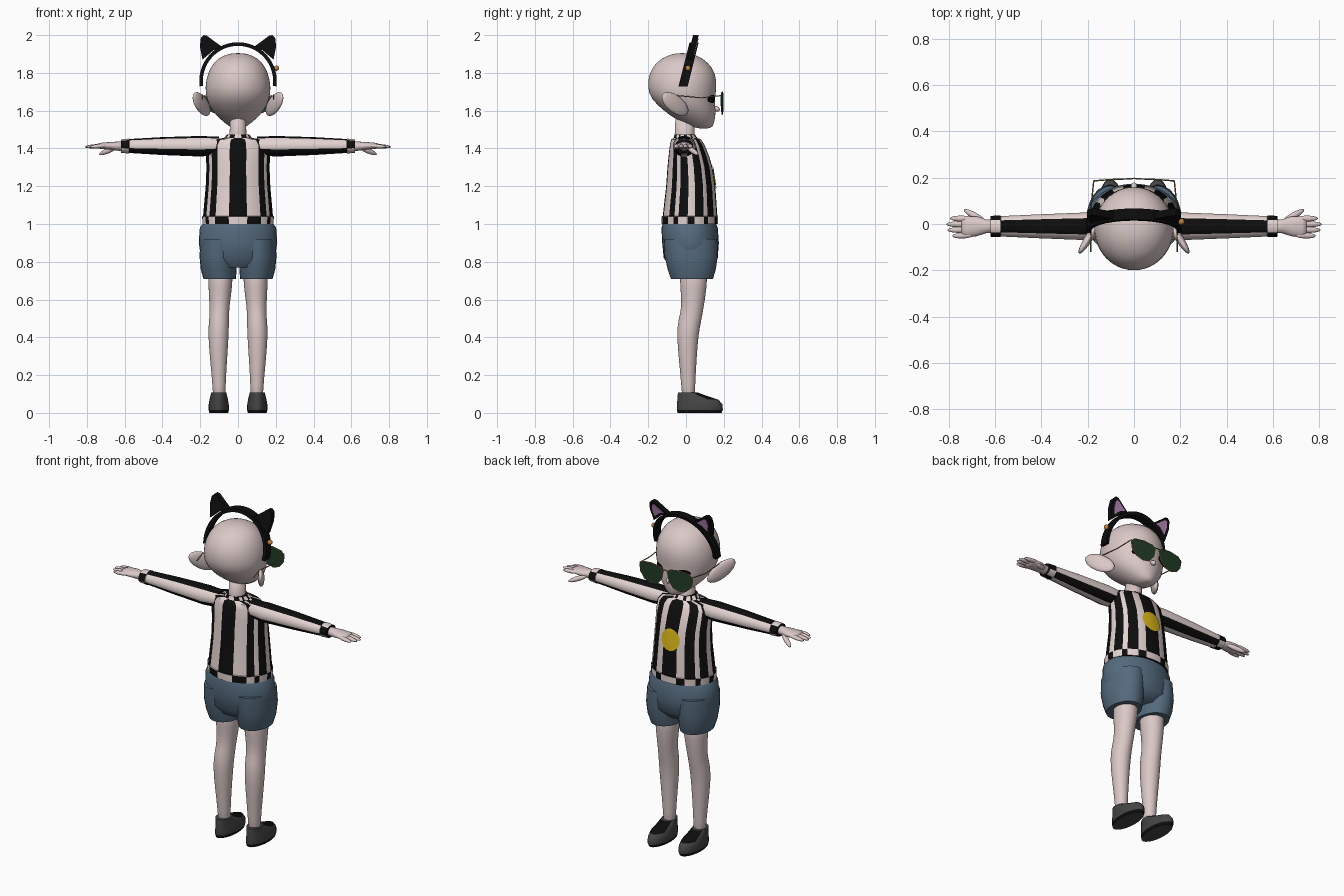
import bpy, bmesh, math
from mathutils import Vector, Matrix
from mathutils.bvhtree import BVHTree

cube = bpy.data.objects.get("Cube")
if cube:
    bpy.data.objects.remove(cube)


def material(name, r, g, b):
    m = bpy.data.materials.new(name)
    m.use_nodes = True
    m.diffuse_color = (r, g, b, 1)
    m.node_tree.nodes["Principled BSDF"].inputs["Base Color"].default_value = (r, g, b, 1)
    return m


SKIN = material("skin", .70, .58, .57)
LIGHT = material("shirt light", .76, .65, .63)
BLACK = material("black", .004, .004, .004)
DENIM = material("denim", .09, .145, .205)
GREY = material("shoe grey", .06, .06, .06)
GREEN = material("lens green", .015, .045, .02)
GOLD = material("frame gold", .30, .20, .07)
YELLOW = material("emblem yellow", .68, .46, .01)
PINK = material("ear pink", .50, .25, .50)
ORANGE = material("bead orange", .60, .25, .04)


def finish(name, bm, mats, smooth=50, subdivide=0, recalc=True):
    if recalc:
        bmesh.ops.recalc_face_normals(bm, faces=bm.faces[:])
    me = bpy.data.meshes.new(name)
    bm.to_mesh(me)
    bm.free()
    for m in mats:
        me.materials.append(m)
    ob = bpy.data.objects.new(name, me)
    bpy.context.collection.objects.link(ob)
    if smooth:
        bpy.ops.object.select_all(action='DESELECT')
        ob.select_set(True)
        bpy.context.view_layer.objects.active = ob
        bpy.ops.object.shade_smooth_by_angle(angle=math.radians(smooth))
    if subdivide:
        ob.modifiers.new("round", 'SUBSURF').levels = subdivide
        ob.modifiers["round"].render_levels = subdivide
    return ob


def loft(name, rings, mats, axis='z', side=1, n=24, rule=None, smooth=50, subdivide=0):
    """Rings are (height, centre, half width, depth min, depth max)."""
    bm = bmesh.new()
    loops = []
    for t, c, r, lo, hi in rings:
        loop = []
        for i in range(n):
            a = math.tau * i / n
            u, v = c + r * math.sin(a), (lo + hi) / 2 + (hi - lo) / 2 * math.cos(a)
            loop.append(bm.verts.new((side * u, v, t) if axis == 'z' else (side * t, u, v)))
        loops.append(loop)
    for band, (p, q) in enumerate(zip(loops, loops[1:])):
        for i in range(n):
            j = (i + 1) % n
            f = bm.faces.new((p[i], p[j], q[j], q[i]))
            a = 360 * (i + .5) / n
            f.material_index = rule(band, min(a, 360 - a)) if rule else 0
    bm.faces.new(loops[0])
    bm.faces.new(loops[-1])
    return finish(name, bm, mats, smooth, subdivide)


def blob(name, p, q, wide, thin, mat, up=(0, 0, 1)):
    """Ellipsoid stretched from p to q."""
    p, q = Vector(p), Vector(q)
    d = q - p
    x = d.normalized()
    w = Vector(up)
    w = (w - x * w.dot(x)).normalized()
    m = Matrix((x * d.length / 2, w * wide, x.cross(w) * thin)).transposed().to_4x4()
    m.translation = (p + q) / 2
    bm = bmesh.new()
    bmesh.ops.create_uvsphere(bm, u_segments=16, v_segments=10, radius=1, matrix=m)
    return finish(name, bm, [mat], 180)


def plate(name, outline, depth, thick, mat, side=1):
    """Outline in x and z, given thickness along y around depth(x, z)."""
    bm = bmesh.new()
    a, b = [[bm.verts.new((side * x, depth(x, z) + o, z)) for x, z in outline]
            for o in (-thick / 2, thick / 2)]
    bm.faces.new(a)
    bm.faces.new(b)
    for i in range(len(a)):
        j = (i + 1) % len(a)
        bm.faces.new((a[i], a[j], b[j], b[i]))
    return finish(name, bm, [mat], 0)


def wire(name, pts, radius, mat, closed=False):
    cu = bpy.data.curves.new(name, 'CURVE')
    cu.dimensions = '3D'
    cu.bevel_depth = radius
    cu.bevel_resolution = 1
    sp = cu.splines.new('POLY')
    sp.points.add(len(pts) - 1)
    for s, p in zip(sp.points, pts):
        s.co = (*p, 1)
    sp.use_cyclic_u = closed
    cu.materials.append(mat)
    ob = bpy.data.objects.new(name, cu)
    bpy.context.collection.objects.link(ob)
    bpy.ops.object.select_all(action='DESELECT')
    ob.select_set(True)
    bpy.context.view_layer.objects.active = ob
    bpy.ops.object.convert(target='MESH')


def decal(name, target, x, z, rx, rz, mat):
    """Thin oval laid on the face side of the target."""
    bpy.context.view_layer.update()
    tree = BVHTree.FromObject(target, bpy.context.evaluated_depsgraph_get())
    bm = bmesh.new()
    bmesh.ops.create_circle(bm, cap_ends=True, cap_tris=True, segments=24, radius=1)
    bmesh.ops.subdivide_edges(bm, edges=bm.edges[:], cuts=2, use_grid_fill=True)
    for v in bm.verts:
        px, pz = x + v.co.x * rx, z + v.co.y * rz
        hit = tree.ray_cast(Vector((px, 1, pz)), Vector((0, -1, 0)))[0]
        v.co = (px, (hit.y if hit else .1) + .005, pz)
    bm.normal_update()
    bmesh.ops.reverse_faces(bm, faces=[f for f in bm.faces if f.normal.y < 0])
    finish(name, bm, [mat], 60, recalc=False)


# Head, neck and nose
head = loft("head", [(1.505, 0, .02, .07, .12), (1.515, 0, .045, .03, .145), (1.55, 0, .09, -.05, .153),
                     (1.60, 0, .14, -.12, .16), (1.66, 0, .168, -.185, .152), (1.72, 0, .177, -.207, .165),
                     (1.80, 0, .163, -.198, .16), (1.86, 0, .128, -.157, .115), (1.892, 0, .08, -.1, .06),
                     (1.905, 0, .03, -.05, .01)], [SKIN], smooth=180, subdivide=1)
loft("neck", [(1.42, 0, .06, -.06, .06), (1.47, 0, .045, -.06, .045), (1.58, 0, .04, -.055, .045)],
     [SKIN], smooth=180)
blob("nose", (0, .145, 1.62), (0, .178, 1.6), .014, .014, SKIN)

# Striped shirt
STRIPES = [15, 30, 50, 60, 80, 95, 115, 125, 140, 165]
SLEEVE = [36, 110, 165]


def striped(bounds, trims):
    return lambda band, a: (sum(a > b for b in bounds) + (band in trims)) % 2


shirt = loft("shirt", [(1.0, 0, .188, -.13, .17), (1.04, 0, .19, -.13, .17), (1.042, 0, .185, -.123, .166),
                       (1.2, 0, .171, -.105, .155), (1.3, 0, .167, -.098, .14), (1.36, 0, .17, -.092, .122),
                       (1.42, 0, .168, -.085, .098), (1.447, 0, .145, -.078, .08), (1.455, 0, .075, -.066, .062),
                       (1.475, 0, .06, -.06, .045)],
             [BLACK, LIGHT], n=72, rule=striped(STRIPES, (0, 8)))
decal("emblem", shirt, 0, 1.25, .06, .062, YELLOW)

# Shorts
loft("shorts_body", [(.77, 0, .13, -.08, .12), (.82, 0, .195, -.118, .168), (.9, 0, .208, -.126, .174),
                     (.98, 0, .202, -.13, .168), (1.01, 0, .18, -.12, .155)], [DENIM], n=32)

# Headband tilted back toward its ends
def lean(x, z):
    return -.015 + (z - 1.73) * .25


bm = bmesh.new()
rows = []
for k in range(41):
    a = math.radians(-8 + 196 * k / 40)
    row = []
    for r, o in ((.205, -.024), (.205, .024), (.186, .024), (.186, -.024)):
        x, z = r * math.cos(a), 1.757 + r * math.sin(a)
        row.append(bm.verts.new((x, lean(x, z) + o, z)))
    rows.append(row)
for p, q in zip(rows, rows[1:]):
    for i in range(4):
        bm.faces.new((p[i], p[i - 1], q[i - 1], q[i]))
bm.faces.new(rows[0])
bm.faces.new(rows[-1])
finish("headband", bm, [BLACK], 40)
blob("headband_bead", (.19, .01, 1.825), (.218, .01, 1.825), .014, .014, ORANGE)

CAT_EAR = [(.08, 1.935), (.125, 1.967), (.165, 1.997), (.182, 2.0), (.197, 1.985), (.202, 1.94), (.188, 1.87), (.13, 1.92)]
INNER = [(.155 + (x - .155) * .62, 1.95 + (z - 1.95) * .62) for x, z in CAT_EAR]
LENS = [(.014, 1.675), (.03, 1.692), (.09, 1.70), (.155, 1.692), (.175, 1.67), (.168, 1.63),
        (.14, 1.595), (.1, 1.58), (.055, 1.588), (.025, 1.625)]


def lens_depth(x, z):
    return .195 - .3 * x * x


for s, tag in ((1, "left"), (-1, "right")):
    # Cat ears on the band
    plate(tag + "_cat_ear", CAT_EAR, lean, .03, BLACK, s)
    plate(tag + "_cat_ear_inner", INNER, lambda x, z: lean(x, z) + .016, .006, PINK, s)

    # Sunglasses
    plate(tag + "_lens", LENS, lens_depth, .004, GREEN, s)
    wire(tag + "_lens_rim", [(s * x, lens_depth(x, z), z) for x, z in LENS], .003, GOLD, True)
    wire(tag + "_temple", [(s * .174, .187, 1.68), (s * .185, .08, 1.668), (s * .187, -.07, 1.682),
                           (s * .187, -.12, 1.66)], .003, GOLD)

    # Eyes and pointed ears
    decal(tag + "_eye", head, s * .078, 1.662, .034, .022, BLACK)
    blob(tag + "_ear", (s * .15, .01, 1.585), (s * .236, -.125, 1.685), .047, .018, SKIN)

    # Sleeves and hands
    loft(tag + "_sleeve", [(.1, -.01, .05, 1.365, 1.462), (.2, -.01, .06, 1.357, 1.466), (.4, -.01, .052, 1.365, 1.46),
                           (.575, -.01, .044, 1.376, 1.45), (.577, -.01, .047, 1.373, 1.452),
                           (.62, -.01, .045, 1.377, 1.448)],
         [BLACK, LIGHT], 'x', s, 40, striped(SLEEVE, (4,)))
    loft(tag + "_palm", [(.58, -.01, .027, 1.385, 1.44), (.64, -.01, .03, 1.388, 1.436), (.68, -.01, .043, 1.394, 1.434),
                         (.725, -.012, .045, 1.397, 1.43), (.745, -.012, .036, 1.402, 1.425)],
         [SKIN], 'x', s, 16, smooth=180)
    for k, tip in enumerate((.795, .812, .806, .785)):
        y = .022 - .023 * k
        blob(f"{tag}_finger_{k + 1}", (s * .69, y, 1.416), (s * tip, y * 1.1, 1.408), .011, .013, SKIN)
    blob(tag + "_thumb", (s * .64, .008, 1.408), (s * .735, .062, 1.368), .014, .014, SKIN)

    # Shorts legs
    loft(tag + "_shorts_leg", [(.71, .097, .086, -.08, .143), (.76, .102, .095, -.097, .158),
                               (.83, .104, .1, -.113, .168), (.92, .1, .098, -.118, .165)], [DENIM], side=s)
    # Bare legs
    loft(tag + "_leg", [(.07, .1, .034, -.022, .048), (.14, .1, .034, -.024, .048), (.28, .103, .045, -.038, .056),
                        (.42, .104, .056, -.05, .066), (.5, .1, .052, -.04, .084), (.56, .098, .052, -.022, .094),
                        (.66, .094, .063, -.03, .11), (.8, .09, .07, -.04, .12)],
         [SKIN], side=s, smooth=180, subdivide=1)
    # Shoes with dark sole and tongue
    loft(tag + "_shoe", [(0, .102, .05, -.045, .188), (.016, .102, .054, -.048, .195), (.045, .102, .053, -.047, .193),
                         (.07, .102, .049, -.046, .172), (.09, .102, .044, -.045, .11), (.108, .102, .04, -.042, .062)],
         [GREY, BLACK], side=s, rule=lambda band, a: int(band == 0 or (band > 2 and a < 65)))

wire("glasses_bridge", [(-.02, .195, 1.68), (0, .197, 1.685), (.02, .195, 1.68)], .003, GOLD)
